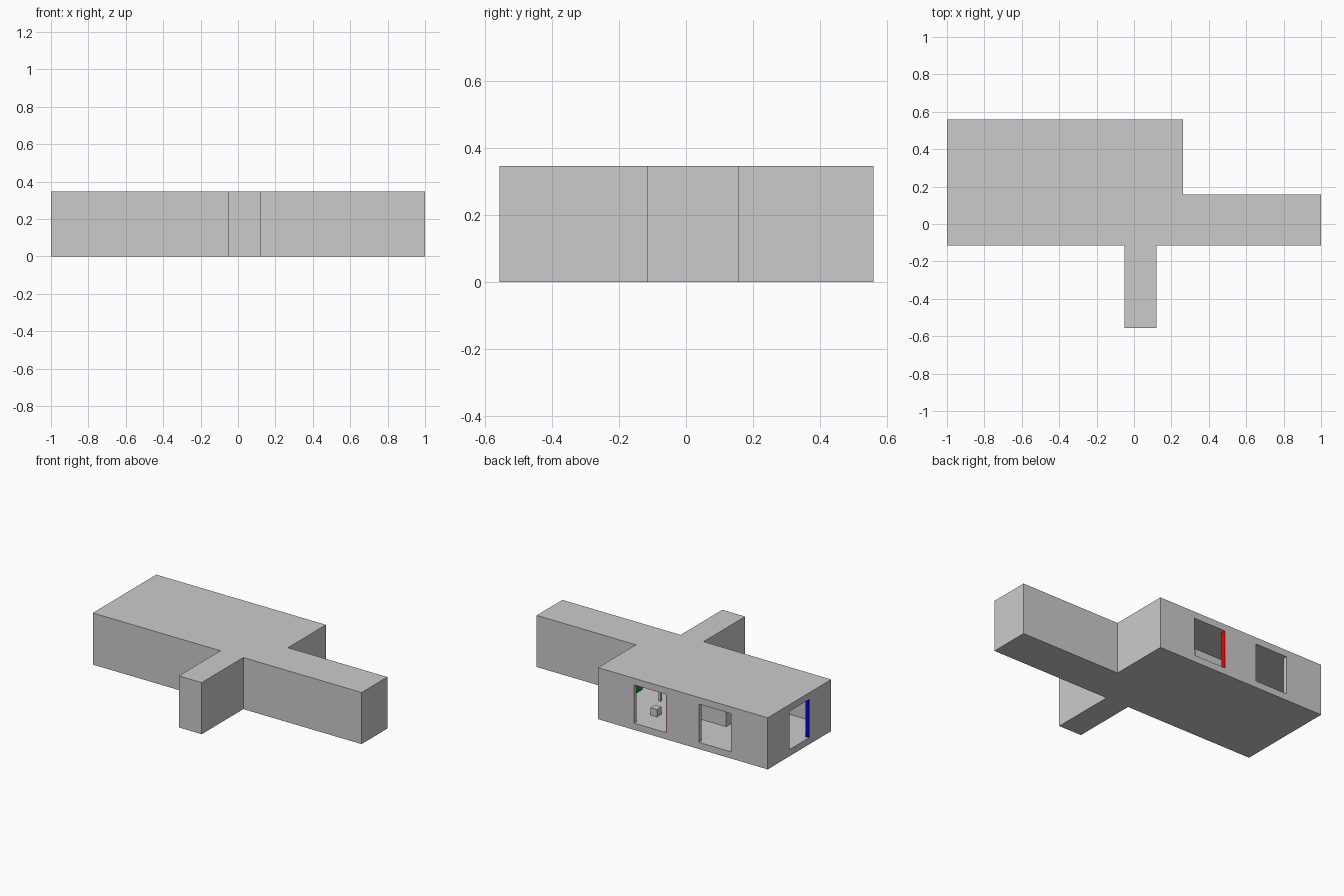
import bpy, bmesh

if "Cube" in bpy.data.objects:
    bpy.data.objects.remove(bpy.data.objects["Cube"])

H = 0.347      # overall height
T = 0.027      # wall thickness
Z0, Z1 = 0.045, 0.302   # floor and ceiling levels


def prism(name, pts, z0, z1):
    bm = bmesh.new()
    face = bm.faces.new([bm.verts.new((x, y, z0)) for x, y in pts])
    ext = bmesh.ops.extrude_face_region(bm, geom=[face])
    verts = [g for g in ext["geom"] if isinstance(g, bmesh.types.BMVert)]
    bmesh.ops.translate(bm, verts=verts, vec=(0, 0, z1 - z0))
    bmesh.ops.recalc_face_normals(bm, faces=bm.faces)
    mesh = bpy.data.meshes.new(name)
    bm.to_mesh(mesh)
    bm.free()
    ob = bpy.data.objects.new(name, mesh)
    bpy.context.collection.objects.link(ob)
    return ob


def box(name, x0, x1, y0, y1, z0, z1, color=None):
    ob = prism(name, [(x0, y0), (x1, y0), (x1, y1), (x0, y1)], z0, z1)
    if color:
        mat = bpy.data.materials.new(name + "_paint")
        mat.diffuse_color = color
        mat.use_nodes = True
        mat.node_tree.nodes["Principled BSDF"].inputs["Base Color"].default_value = mat.diffuse_color
        ob.data.materials.append(mat)
    return ob


def outline(t):
    # floor plan: main hall, right wing and front corridor, inset by t
    return [(-1 + t, -0.115 + t), (-0.05 + t, -0.115 + t), (-0.05 + t, -0.557 + t),
            (0.12 - t, -0.557 + t), (0.12 - t, -0.115 + t), (1 - t, -0.115 + t),
            (1 - t, 0.158 - t), (0.262 - t, 0.158 - t), (0.262 - t, 0.56 - t),
            (-1 + t, 0.56 - t)]


# Hollow building shell with two back openings and one left opening
shell = prism("building_shell", outline(0), 0, H)
cutters = [
    prism("interior_cutter", outline(T), Z0, Z1),
    box("back_opening_cutter_1", -0.246, -0.006, 0.5, 0.6, Z0, Z1),
    box("back_opening_cutter_2", -0.728, -0.487, 0.5, 0.6, Z0, Z1),
    box("left_opening_cutter", -1.05, -0.95, 0.118, 0.331, Z0, Z1),
]
for c in cutters:
    mod = shell.modifiers.new(c.name, 'BOOLEAN')
    mod.operation = 'DIFFERENCE'
    mod.solver = 'EXACT'
    mod.object = c
    c.hide_render = True
    c.hide_set(True)

# Interior pillar, thin post and crate
box("interior_pillar", -0.495, -0.25, 0.12, 0.28, Z0, Z1)
box("interior_post", 0.042, 0.056, 0.196, 0.21, Z0, Z1)
box("crate", -0.069, -0.021, 0.359, 0.407, Z0, Z0 + 0.05)

# Coloured door jamb panels
box("red_jamb", -0.248, -0.243, 0.56 - T - 0.003, 0.56, Z0, Z1, (0.9, 0.0, 0.0, 1))
box("blue_jamb", -1.0, -1 + T, 0.116, 0.121, Z0, Z1, (0.0, 0.0, 0.7, 1))
box("green_jamb", 0.231, 0.237, 0.132, 0.21, Z0, Z1, (0.0, 0.4, 0.0, 1))
